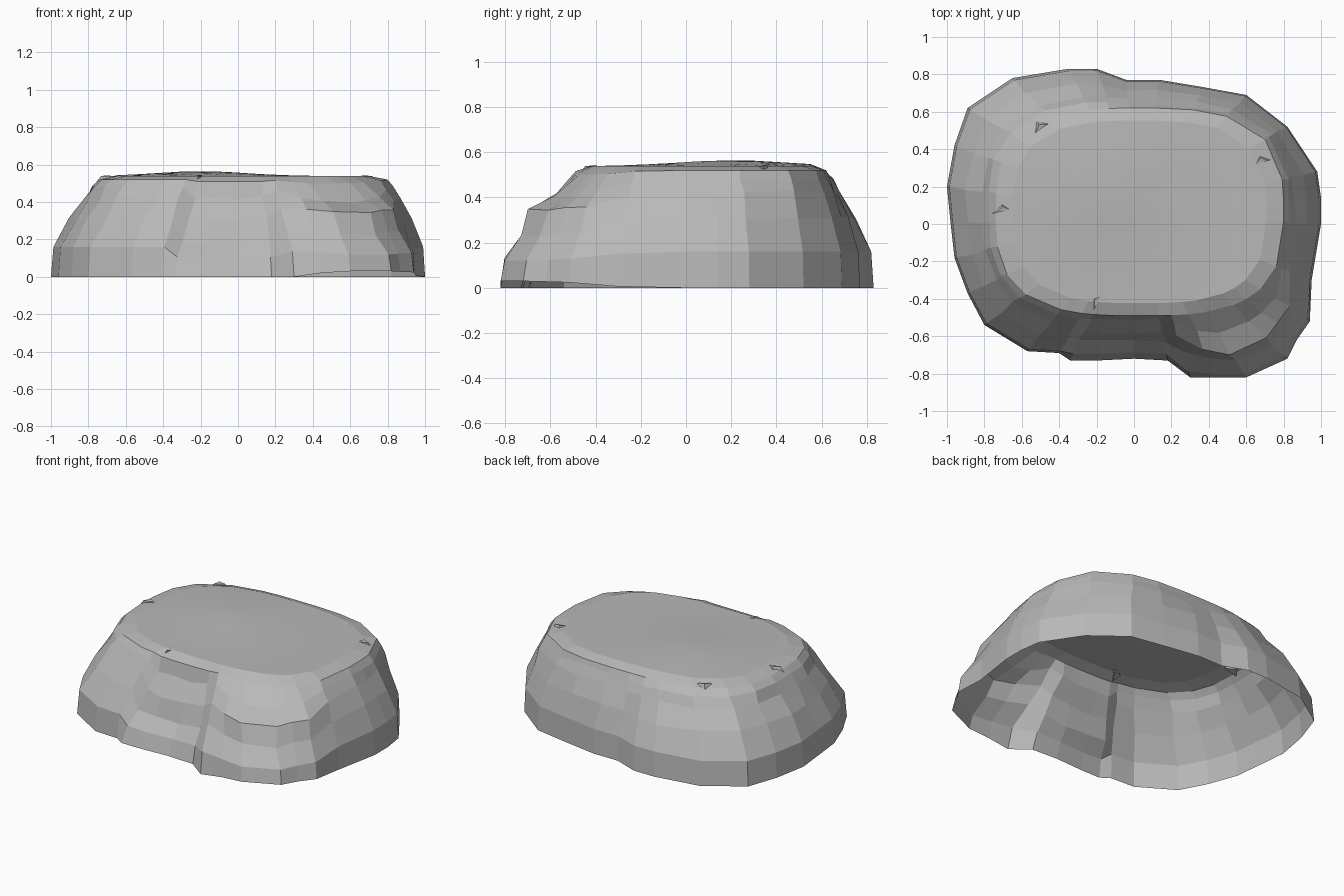
import bpy
import bmesh
import math
import random
from mathutils import Matrix, Vector

random.seed(4)

default_cube = bpy.data.objects.get("Cube")
if default_cube:
    bpy.data.objects.remove(default_cube, do_unlink=True)

# One plain stone colour
stone = bpy.data.materials.new("stone grey")
stone.use_nodes = True
stone_colour = (0.48, 0.48, 0.48, 1)
stone.diffuse_color = stone_colour
shader = next(n for n in stone.node_tree.nodes if n.type == "BSDF_PRINCIPLED")
shader.inputs["Base Color"].default_value = stone_colour
shader.inputs["Roughness"].default_value = 0.9

# Footprint, counter-clockwise: x, y, bulge (above zero swells, below zero is cut back)
FOOTPRINT = [
    (1, 0, 0), (1, 0.14, 0), (0.98, 0.28, 0), (0.82, 0.52, 0),
    (0.6, 0.69, 0), (0.38, 0.73, 0), (0.14, 0.77, 0), (-0.04, 0.77, 0),
    (-0.2, 0.83, 0), (-0.35, 0.83, 0), (-0.65, 0.78, 0), (-0.89, 0.62, 0),
    (-0.96, 0.42, 0), (-1, 0.2, 0), (-0.98, 0, 0), (-0.96, -0.18, 0),
    (-0.89, -0.37, 0), (-0.8, -0.54, 0), (-0.57, -0.68, 0),
    (-0.4, -0.69, 0), (-0.34, -0.73, -0.9), (-0.2, -0.73, -1),
    (0, -0.72, -1), (0.18, -0.73, -0.9), (0.3, -0.82, -0.4),
    (0.45, -0.82, 0.7), (0.6, -0.82, 1), (0.82, -0.72, 1),
    (0.87, -0.62, 0.9), (0.94, -0.52, 0.8), (0.95, -0.3, 0.2),
]

# Wall profiles: lean towards the rim, then height
PLAIN = [(0, 0), (0.05, 0.16), (0.39, 0.31), (0.7, 0.42), (0.86, 0.48), (1, 0.52)]
BULGED = [(0, 0), (0.05, 0.12), (0.27, 0.23), (0.37, 0.34), (0.68, 0.405), (1, 0.5)]
CUT_BACK = [(0, 0), (0.15, 0.1), (0.42, 0.18), (0.62, 0.3), (0.92, 0.42), (1, 0.51)]
CENTRE = Vector((0.03, 0.065))


def rim_point(base):
    """Rounded rectangular edge of the flat top, in the direction of base."""
    way = (base - CENTRE).normalized()
    power = 3
    reach = (abs(way.x / 0.77) ** power + abs(way.y / 0.555) ** power) ** (-1 / power)
    return CENTRE + way * reach


def top_height(x, y):
    """Gentle swelling of the flat top."""
    return 0.538 + 0.027 * math.exp(-((x + 0.2) ** 2 + (y - 0.2) ** 2) / 0.12)


def jitter(amount):
    return random.uniform(-amount, amount)


def finish(bm, name):
    mesh = bpy.data.meshes.new(name)
    bm.to_mesh(mesh)
    bm.free()
    mesh.materials.append(stone)
    obj = bpy.data.objects.new(name, mesh)
    bpy.context.collection.objects.link(obj)
    return obj


def build_boulder():
    bm = bmesh.new()
    rings = []

    # Side walls
    for level, plain in enumerate(PLAIN):
        ring = []
        rough = 0.009 if 1 < level < 5 else 0
        for x, y, bulge in FOOTPRINT:
            base = Vector((x, y))
            other = BULGED if bulge > 0 else CUT_BACK
            lean, z = Vector(plain).lerp(Vector(other[level]), abs(bulge))
            p = base.lerp(rim_point(base), lean)
            if level == 0 and x > 0:
                z = 0.03 * max(bulge, 0)
            ring.append(bm.verts.new((p.x + jitter(rough), p.y + jitter(rough),
                                      z + jitter(rough))))
        rings.append(ring)
    wall_count = len(rings)

    # Flat top, in shrinking rings
    for scale in (0.88, 0.7, 0.45, 0.2):
        ring = []
        for x, y, bulge in FOOTPRINT:
            p = CENTRE.lerp(rim_point(Vector((x, y))), scale)
            ring.append(bm.verts.new((p.x, p.y, top_height(p.x, p.y))))
        rings.append(ring)

    count = len(FOOTPRINT)
    for level, (low, high) in enumerate(zip(rings, rings[1:])):
        for i in range(count):
            j = (i + 1) % count
            face = bm.faces.new((low[i], low[j], high[j], high[i]))
            face.smooth = level >= wall_count
    middle = bm.verts.new((CENTRE.x, CENTRE.y, top_height(*CENTRE)))
    for i in range(count):
        face = bm.faces.new((rings[-1][i], rings[-1][(i + 1) % count], middle))
        face.smooth = True
    return finish(bm, "boulder_shell")


def build_chip(name, place, size, turn):
    """Three-sided tapered flake of stone."""
    bm = bmesh.new()
    bmesh.ops.create_cone(bm, cap_ends=True, segments=3,
                          radius1=1, radius2=0.6, depth=1)
    shape = (Matrix.Translation(place) @ Matrix.Rotation(turn, 4, "Z")
             @ Matrix.Rotation(0.2, 4, "X") @ Matrix.Diagonal((*size, 1)))
    bm.transform(shape)
    return finish(bm, name)


build_boulder()

# Small chips along the rim
CHIPS = [(-0.2, -0.41, 1), (-0.7, 0.08, 0.2), (-0.5, 0.52, 0.6), (0.68, 0.34, 0.3)]
for number, (x, y, turn) in enumerate(CHIPS, 1):
    build_chip(f"rim_chip_{number}", (x, y, 0.525), (0.07, 0.03, 0.03), turn)
